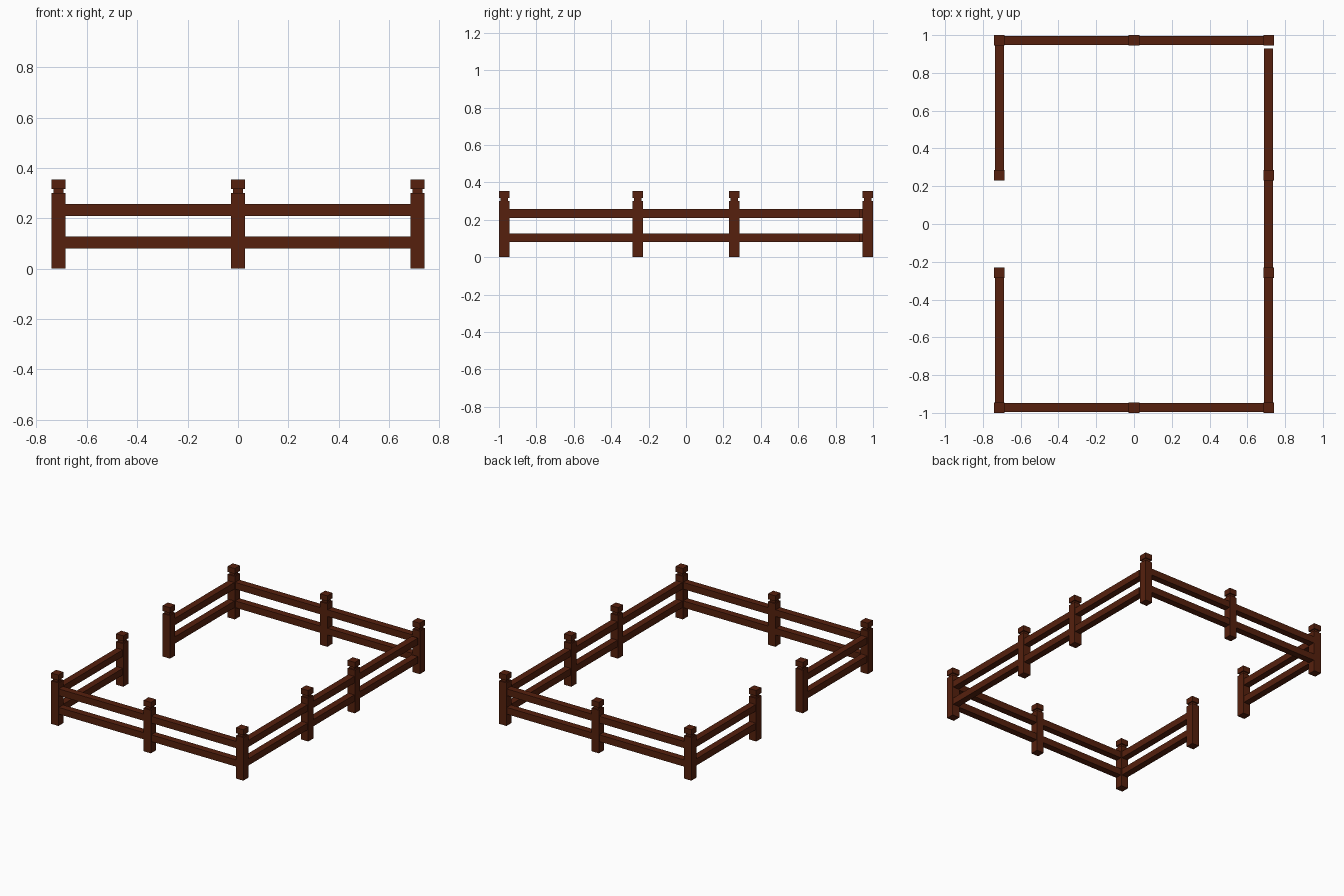
import bpy, bmesh
from mathutils import Matrix, Vector

if "Cube" in bpy.data.objects:
    bpy.data.objects.remove(bpy.data.objects["Cube"])

wood = bpy.data.materials.new("dark_brown_wood")
wood.diffuse_color = (0.092, 0.0145, 0.004, 1)
wood.use_nodes = True
wood.node_tree.nodes["Principled BSDF"].inputs["Base Color"].default_value = wood.diffuse_color


def make_boxes(name, boxes):
    """One object from (low corner, high corner) boxes."""
    bm = bmesh.new()
    for lo, hi in boxes:
        lo, hi = Vector(lo), Vector(hi)
        m = Matrix.Translation((lo + hi) / 2) @ Matrix.Diagonal((*(hi - lo), 1))
        bmesh.ops.create_cube(bm, size=1, matrix=m)
    me = bpy.data.meshes.new(name)
    bm.to_mesh(me)
    bm.free()
    me.materials.append(wood)
    ob = bpy.data.objects.new(name, me)
    bpy.context.collection.objects.link(ob)


X, Y, GATE = 0.713, 0.972, 0.257   # post centre lines
P, N, R = 0.028, 0.020, 0.0235     # half widths of post, neck and rail

# Posts: shaft, narrow neck and square cap
spots = [(sx * X, sy * y) for sx in (-1, 1) for sy in (-1, 1) for y in (Y, GATE)]
spots += [(0, -Y), (0, Y)]
for x, y in spots:
    make_boxes("fence_post", [
        ((x - w, y - w, z0), (x + w, y + w, z1))
        for w, z0, z1 in ((P, 0, 0.30), (N, 0.30, 0.317), (P, 0.317, 0.355))])

# Rails: two heights on every side, with a gateway on the left
for level, z in (("lower", 0.104), ("upper", 0.233)):
    for side, y in (("front", -Y), ("back", Y)):
        make_boxes(f"{side}_{level}_rail",
                   [((-X, y - R, z - R), (X, y + R, z + R))])
    # The right rail stops just short of the back corner post
    for side, x, y0, y1 in (("right", X, -Y, 0.93),
                            ("left_front", -X, -Y, -GATE),
                            ("left_back", -X, GATE, Y)):
        make_boxes(f"{side}_{level}_rail",
                   [((x - R, y0, z - R), (x + R, y1, z + R))])
